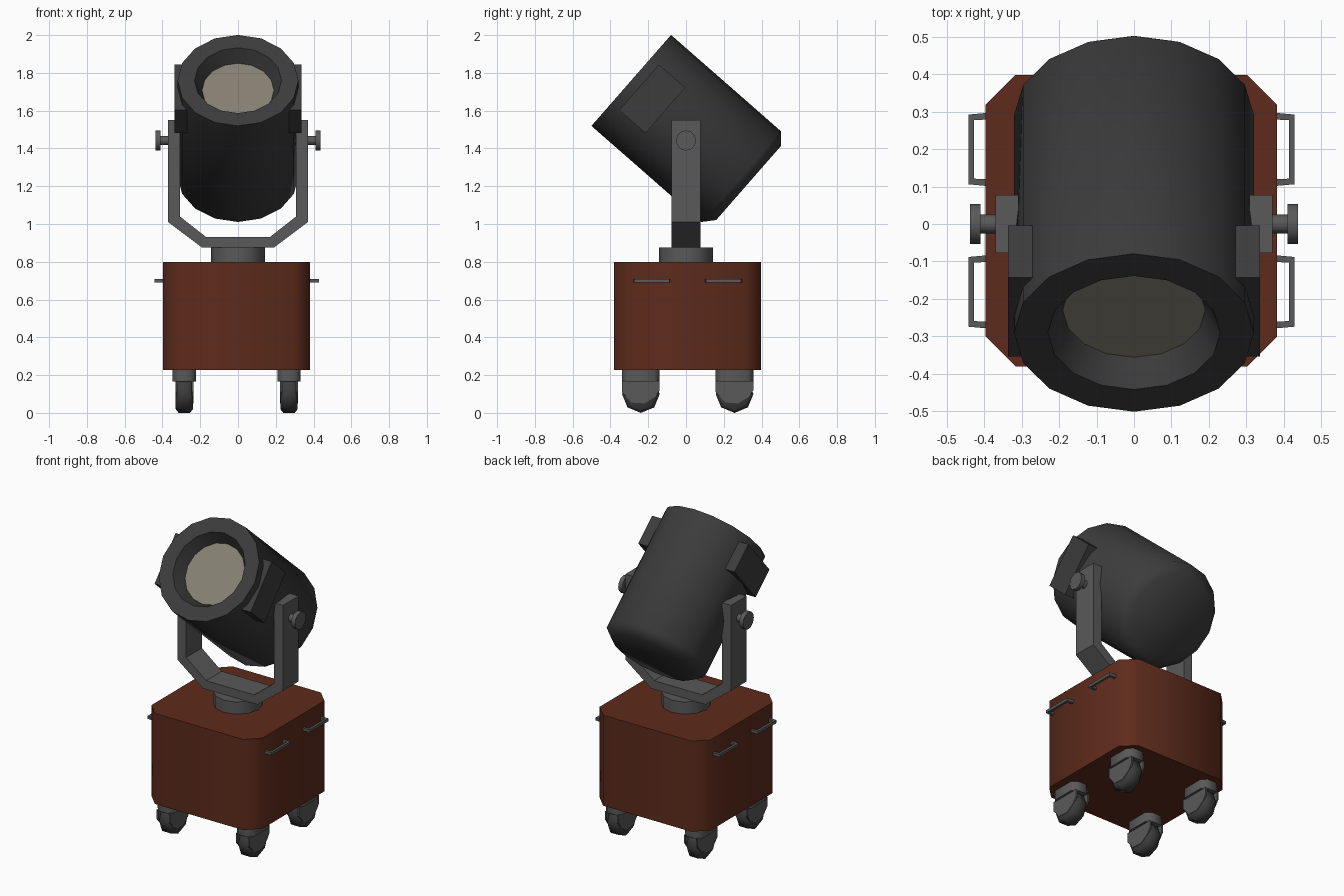
import bpy, bmesh, math
from mathutils import Matrix, Vector

if "Cube" in bpy.data.objects:
    bpy.data.objects.remove(bpy.data.objects["Cube"])


def material(name, rgb):
    m = bpy.data.materials.new(name)
    m.diffuse_color = (*rgb, 1)
    m.use_nodes = True
    m.node_tree.nodes["Principled BSDF"].inputs["Base Color"].default_value = m.diffuse_color
    return m


DARK = material("dark_grey", (0.045, 0.045, 0.045))
GREY = material("mid_grey", (0.10, 0.10, 0.10))
RUST = material("rust_brown", (0.11, 0.024, 0.011))
GLASS = material("lens_glass", (0.24, 0.22, 0.17))


def finish(name, bm, mat, matrix=Matrix(), smooth=50):
    bmesh.ops.recalc_face_normals(bm, faces=bm.faces[:])
    bm.transform(matrix)
    me = bpy.data.meshes.new(name)
    bm.to_mesh(me)
    bm.free()
    me.materials.append(mat)
    ob = bpy.data.objects.new(name, me)
    bpy.context.collection.objects.link(ob)
    if smooth:
        bpy.ops.object.select_all(action='DESELECT')
        ob.select_set(True)
        bpy.context.view_layer.objects.active = ob
        bpy.ops.object.shade_smooth_by_angle(angle=math.radians(smooth))
    return ob


def lathe(name, profile, sides, mat, matrix=Matrix(), smooth=50):
    """Rings of (radius, height) around z, capped at both ends."""
    bm = bmesh.new()
    rings = []
    for r, z in profile:
        rings.append([bm.verts.new((r * math.cos(2 * math.pi * i / sides),
                                    r * math.sin(2 * math.pi * i / sides), z))
                      for i in range(sides)])
    for a, b in zip(rings, rings[1:]):
        for i in range(sides):
            j = (i + 1) % sides
            bm.faces.new((a[i], a[j], b[j], b[i]))
    bm.faces.new(rings[0])
    bm.faces.new(rings[-1])
    return finish(name, bm, mat, matrix, smooth)


def extrude(name, outline, depth, mat, matrix=Matrix(), smooth=0):
    """Outline in local xy, pulled up along z by depth."""
    bm = bmesh.new()
    face = bm.faces.new([bm.verts.new((x, y, 0)) for x, y in outline])
    new = bmesh.ops.extrude_face_region(bm, geom=[face])["geom"]
    bmesh.ops.translate(bm, vec=(0, 0, depth),
                        verts=[v for v in new if isinstance(v, bmesh.types.BMVert)])
    return finish(name, bm, mat, matrix, smooth)


def box(name, size, mat, matrix):
    bm = bmesh.new()
    bmesh.ops.create_cube(bm, size=1)
    bm.transform(Matrix.Diagonal((*size, 1)))
    return finish(name, bm, mat, matrix, 0)


def chamfered(hx, hy, c):
    return [(hx, -hy + c), (hx, hy - c), (hx - c, hy), (-hx + c, hy),
            (-hx, hy - c), (-hx, -hy + c), (-hx + c, -hy), (hx - c, -hy)]


T = Matrix.Translation
R = Matrix.Rotation

# Tilted lamp housing: local z points out of the lens
tilt = T((0, -0.29, 1.76)) @ R(math.radians(48.8), 4, 'X')
lathe("lamp_housing", [(0.26, -0.825), (0.32, -0.772), (0.32, 0), (0.23, 0),
                       (0.19, -0.082)], 16, DARK, tilt)
lathe("lens", [(0.192, -0.083), (0.19, -0.079)], 16, GLASS, tilt)
for s, side in ((-1, "left"), (1, "right")):
    box(side + "_side_box", (0.067, 0.32, 0.185), DARK,
        tilt @ T((s * 0.303, 0, -0.148)))

# Yoke: U-shaped profile pulled along y
half = [(0.19, 0.875), (0.37, 1.01), (0.37, 1.55), (0.308, 1.55),
        (0.308, 1.04), (0.168, 0.93)]
yoke = half + [(-x, z) for x, z in reversed(half)]
extrude("yoke", yoke, 0.156, GREY, T((0, 0.078, 0)) @ R(math.pi / 2, 4, 'X'))

# Tilt knobs
for s, side in ((-1, "left"), (1, "right")):
    lathe(side + "_tilt_knob", [(0.025, 0.30), (0.025, 0.41), (0.054, 0.41),
                                (0.054, 0.437)], 12, GREY,
          T((0, 0, 1.442)) @ R(s * math.pi / 2, 4, 'Y'))

# Swivel and cabinet
lathe("swivel", [(0.142, 0.79), (0.142, 0.876)], 12, GREY)
C = T((-0.007, 0.009, 0))
extrude("cabinet", chamfered(0.389, 0.389, 0.08), 0.573, RUST,
        C @ T((0, 0, 0.226)), 50)

# Handles: flat bracket outlines, two per side
for s, side in ((-1, "left"), (1, "right")):
    for t, end in ((-1, "front"), (1, "rear")):
        bar = [(0.38, 0.092), (0.435, 0.097), (0.435, 0.283), (0.38, 0.288),
               (0.38, 0.270), (0.420, 0.268), (0.420, 0.112), (0.38, 0.110)]
        extrude(f"{side}_{end}_handle", [(s * x, t * y) for x, y in bar],
                0.018, GREY, C @ T((0, 0, 0.691)))

# Casters: mount, cheeked fork and tyre
for s, side in ((-1, "left"), (1, "right")):
    for t, end in ((-1, "front"), (1, "rear")):
        at = C @ T((s * 0.277, t * 0.248, 0))
        name = f"{side}_{end}_"
        extrude(name + "caster_mount", chamfered(0.062, 0.1, 0.03), 0.062,
                GREY, at @ T((0, 0, 0.166)), 50)
        fork = [(-0.1, 0.17), (-0.1, 0.11), (-0.05, 0.055), (0.02, 0.05),
                (0.075, 0.085), (0.1, 0.12), (0.1, 0.17)]
        for k in (-1, 1):
            to_yz = Matrix(((0, 0, 1, 0), (1, 0, 0, 0), (0, 1, 0, 0), (0, 0, 0, 1)))
            extrude(name + "caster_fork", fork, 0.01, GREY,
                    at @ T((k * 0.043 - 0.005, 0, 0)) @ to_yz)
        lathe(name + "wheel", [(0.08, -0.046), (0.1, -0.03), (0.1, 0.03),
                               (0.08, 0.046)], 8, DARK,
              at @ T((0, 0, 0.1)) @ R(math.pi / 2, 4, 'Y'))
